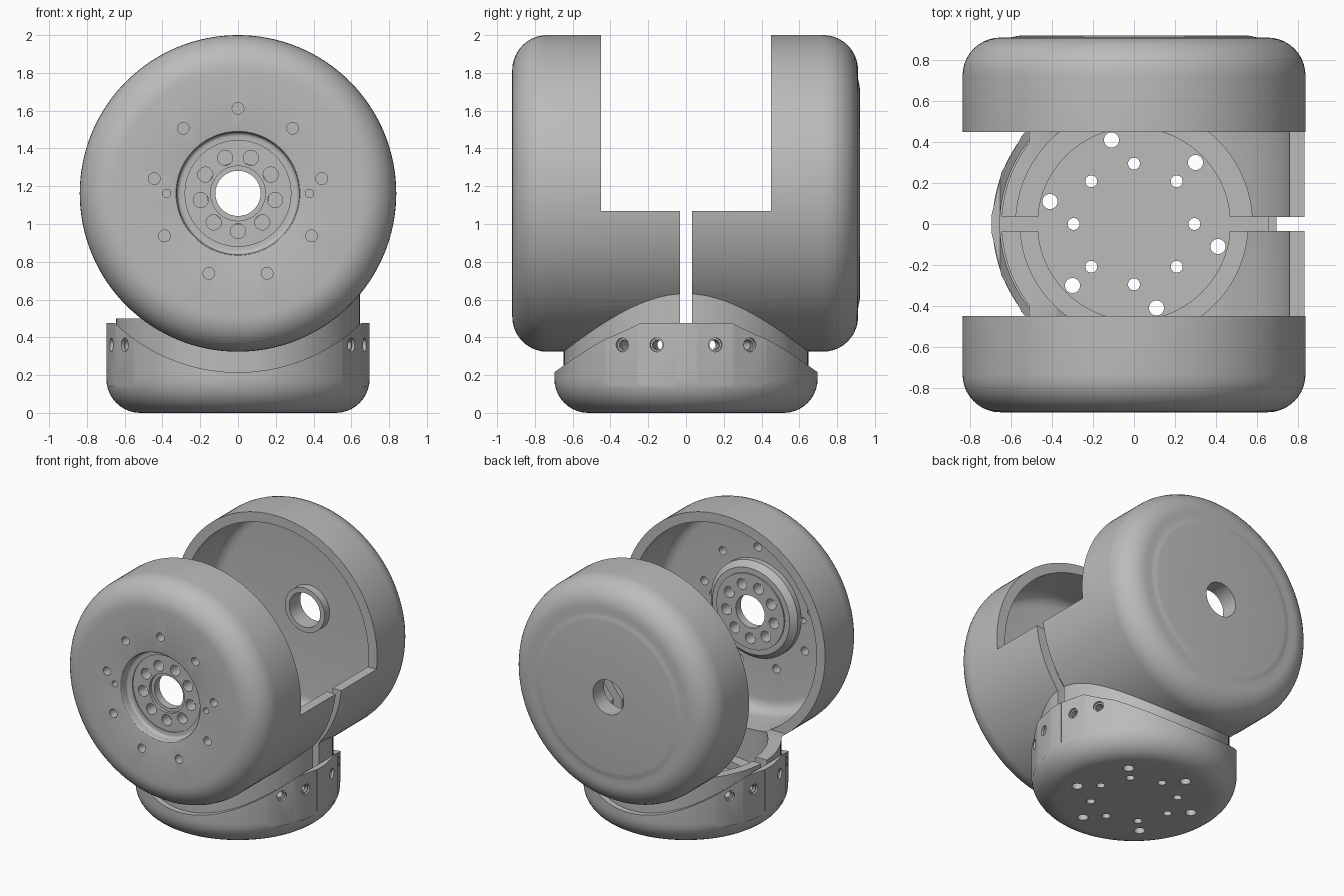
import bpy, bmesh, math
from mathutils import Matrix, Vector

if "Cube" in bpy.data.objects:
    bpy.data.objects.remove(bpy.data.objects["Cube"])

AXLE = 1.162                      # height of the shell axis
GREY = (0.5, 0.5, 0.5, 1)
mat = bpy.data.materials.new("plain grey")
mat.use_nodes = True
mat.diffuse_color = GREY
mat.node_tree.nodes["Principled BSDF"].inputs["Base Color"].default_value = GREY


def make(name, bm):
    bmesh.ops.recalc_face_normals(bm, faces=bm.faces)
    mesh = bpy.data.meshes.new(name)
    bm.to_mesh(mesh)
    bm.free()
    mesh.materials.append(mat)
    ob = bpy.data.objects.new(name, mesh)
    bpy.context.scene.collection.objects.link(ob)
    return ob


def lathe(name, profile, matrix=Matrix(), steps=96):
    """Turn (radius, height) points, first and last on the axis, into a solid."""
    bm = bmesh.new()
    ends = [bm.verts.new((0, 0, profile[i][1])) for i in (0, -1)]
    rings = [[bm.verts.new((r * math.cos(math.tau * i / steps),
                            r * math.sin(math.tau * i / steps), h)) for i in range(steps)]
             for r, h in profile[1:-1]]
    for i in range(steps):
        j = (i + 1) % steps
        bm.faces.new((ends[0], rings[0][j], rings[0][i]))
        bm.faces.new((ends[1], rings[-1][i], rings[-1][j]))
        for a, b in zip(rings, rings[1:]):
            bm.faces.new((a[i], a[j], b[j], b[i]))
    bmesh.ops.transform(bm, matrix=matrix, verts=bm.verts)
    return make(name, bm)


def prism(outline, y0, y1):
    """Extrude an (x, z) outline along y."""
    bm = bmesh.new()
    face = bm.faces.new([bm.verts.new((x, y0, z)) for x, z in outline])
    out = bmesh.ops.extrude_face_region(bm, geom=[face])["geom"]
    bmesh.ops.translate(bm, vec=(0, y1 - y0, 0),
                        verts=[v for v in out if isinstance(v, bmesh.types.BMVert)])
    return make("cutter", bm)


def rods(items, steps=24):
    """Cylinders given as (start, end, radius), joined in one cutter."""
    bm = bmesh.new()
    for a, b, r in items:
        a, b = Vector(a), Vector(b)
        turn = (b - a).to_track_quat('Z', 'Y').to_matrix().to_4x4()
        bmesh.ops.create_cone(bm, cap_ends=True, segments=steps, radius1=r, radius2=r,
                              depth=(b - a).length,
                              matrix=Matrix.Translation((a + b) / 2) @ turn)
    return make("cutter", bm)


def combine(ob, other, operation='DIFFERENCE'):
    other.hide_render = True
    mod = ob.modifiers.new("combine", 'BOOLEAN')
    mod.operation, mod.solver, mod.object = operation, 'EXACT', other
    bpy.context.view_layer.objects.active = ob
    bpy.ops.object.modifier_apply(modifier=mod.name)
    bpy.data.objects.remove(other)


def arc(cr, ch, radius, start, end, n=10):
    angles = [math.radians(start + (end - start) * i / n) for i in range(n + 1)]
    return [(cr + radius * math.cos(a), ch + radius * math.sin(a)) for a in angles]


def ring(count, radius, start):
    return [(radius * math.cos(math.radians(start) + math.tau * i / count),
             radius * math.sin(math.radians(start) + math.tau * i / count))
            for i in range(count)]


def side_holes(r_in, r_out, radius):
    """Radial screw holes on both flanks of the base."""
    out = []
    for flank in (0, 180):
        for deg in (-29.4, -13, 13, 29.4):
            a = math.radians(flank + deg)
            d = Vector((math.cos(a), math.sin(a), 0))
            up = Vector((0, 0, 0.36))
            out.append((d * r_in + up, d * r_out + up, radius))
    return rods(out)


def half_shell(name, side, depth, face, cavity, bore):
    """Hollow drum half with its half of the neck; side is the y sign."""
    place = Matrix.Translation((0, 0, AXLE)) @ Matrix.Rotation(-side * math.pi / 2, 4, 'X')
    shell = lathe(name, [(0, 0.0), (0.838, 0.0)]
                  + arc(0.653, depth - 0.185, 0.185, 0, 90) + face, place, 128)
    neck = lathe("neck", [(0, 0.102), (0.648, 0.102), (0.648, 0.69), (0, 0.69)])
    combine(shell, neck, 'UNION')
    # everything past the parting gap goes
    combine(shell, prism([(-1.3, -0.3), (1.3, -0.3), (1.3, 2.4), (-1.3, 2.4)],
                         -side * 1.1, side * 0.033))
    combine(shell, lathe("cutter", [(0, -0.2), (0.766, -0.2)]
                         + arc(0.676, 0.76, 0.09, 0, 90, 6) + cavity, place, 128))
    # neck bore with a flange left at its foot
    combine(shell, lathe("cutter", [(0, 0.05), (0.47, 0.05), (0.47, 0.16),
                                    (bore, 0.16), (bore, 0.71), (0, 0.71)]))
    # opening above, reaching lower on one flank
    combine(shell, prism([(-1.1, 0.5), (0, 0.5), (0, 1.07), (1.1, 1.07), (1.1, 2.3),
                          (-1.1, 2.3)], -side * 0.2, side * 0.45))
    combine(shell, side_holes(0.4, 0.8, 0.027))
    return shell


# Front shell with recessed bearing face
front_face = ([(0.335, 0.92)] + arc(0.335, 0.908, 0.012, 90, 180, 3)
              + [(0.323, 0.87)] + arc(0.303, 0.87, 0.02, 0, -90, 4)
              + [(0.28, 0.85), (0.28, 0.842), (0.145, 0.842), (0.145, 0.82), (0, 0.82)])
front = half_shell("front_shell", -1, 0.92, front_face,
                   [(0.36, 0.85), (0.36, 0.81), (0.32, 0.77), (0.28, 0.77),
                    (0.28, 0.76), (0, 0.76)], 0.556)
holes = [(0, 0, 0.12)]
holes += [(x, z, 0.04) for x, z in ring(9, 0.2, -90)]
holes += [(x, z, 0.031) for x, z in ring(9, 0.45, 90)]
holes += [(x, z, 0.022) for x, z in ring(2, 0.378, 0)]
combine(front, rods([((x, -1, AXLE + z), (x, -0.7, AXLE + z), r) for x, z, r in holes], 32))

# Back shell with softly raised disc and central bushing
back = half_shell("back_shell", 1, 0.911,
                  [(0.61, 0.911), (0.595, 0.913), (0.575, 0.918), (0.56, 0.92), (0, 0.92)],
                  [(0.165, 0.85), (0.165, 0.79), (0, 0.79)], 0.578)
combine(back, rods([((0, 0.7, AXLE), (0, 1, AXLE), 0.128)], 48))

# Base cup with saddle cut, floor holes and flats around the side screws
base = lathe("base_cup", [(0, 0)] + arc(0.517, 0.18, 0.18, -90, 0)
             + [(0.697, 0.477), (0.655, 0.477), (0.655, 0.1), (0, 0.1)])
combine(base, rods([((0, -1, AXLE), (0, 1, AXLE), 0.947)], 160))
floor = [(x, y, 0.037) for x, y in ring(6, 0.425, 45)]
floor += [(x, y, 0.029) for x, y in ring(8, 0.295, 0)]
combine(base, rods([((x, y, -0.1), (x, y, 0.2), r) for x, y, r in floor]))
for flank in (0, 180):
    for deg in (-29.4, -13, 13, 29.4):
        flat = prism([(0.688, 0.14), (0.8, 0.14), (0.8, 0.6), (0.688, 0.6)], -0.1, 0.1)
        flat.data.transform(Matrix.Rotation(math.radians(flank + deg), 4, 'Z'))
        combine(base, flat)
combine(base, side_holes(0.5, 0.8, 0.027))
combine(base, side_holes(0.672, 0.8, 0.037))

# Smooth curved walls, keep machined edges crisp
for ob in (front, back, base):
    bpy.ops.object.select_all(action='DESELECT')
    ob.select_set(True)
    bpy.context.view_layer.objects.active = ob
    bpy.ops.object.shade_smooth_by_angle(angle=math.radians(30))
